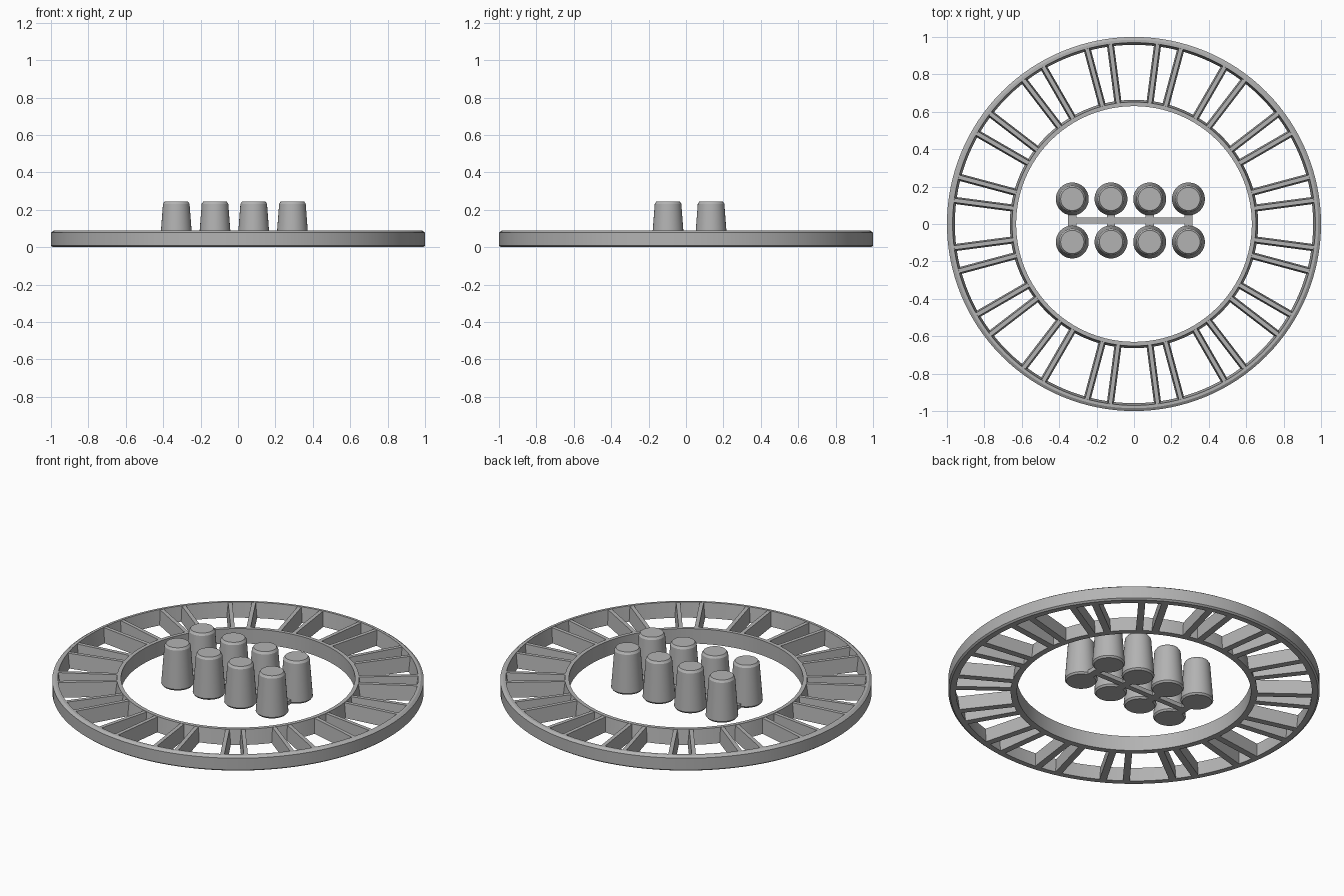
import bpy, bmesh
from math import cos, sin, radians, pi

if "Cube" in bpy.data.objects:
    bpy.data.objects.remove(bpy.data.objects["Cube"], do_unlink=True)

grey = bpy.data.materials.new("plain grey")
grey.use_nodes = True
colour = (0.45, 0.45, 0.45, 1)
grey.diffuse_color = colour
grey.node_tree.nodes["Principled BSDF"].inputs["Base Color"].default_value = colour

HEIGHT = 0.088


def finish(name, bm, smooth=False):
    """Turn a bmesh into a named grey object."""
    bmesh.ops.recalc_face_normals(bm, faces=bm.faces)
    mesh = bpy.data.meshes.new(name)
    bm.to_mesh(mesh)
    bm.free()
    mesh.materials.append(grey)
    obj = bpy.data.objects.new(name, mesh)
    bpy.context.collection.objects.link(obj)
    if smooth:
        bpy.ops.object.select_all(action='DESELECT')
        obj.select_set(True)
        bpy.context.view_layer.objects.active = obj
        bpy.ops.object.shade_smooth_by_angle(angle=radians(25))
    return obj


def lathe(name, profile, segments, closed):
    """Revolve (radius, z) points; open profiles get flat end caps."""
    bm = bmesh.new()
    rings = []
    for r, z in profile:
        angles = [2 * pi * i / segments for i in range(segments)]
        rings.append([bm.verts.new((r * cos(a), r * sin(a), z)) for a in angles])
    pairs = list(zip(rings, rings[1:]))
    if closed:
        pairs.append((rings[-1], rings[0]))
    else:
        bm.faces.new(rings[0])
        bm.faces.new(rings[-1])
    for a, b in pairs:
        for i in range(segments):
            j = (i + 1) % segments
            bm.faces.new((a[i], a[j], b[j], b[i]))
    return finish(name, bm, True)


def bar(name, start, end, section):
    """Extrude a (y, z) cross-section along x."""
    bm = bmesh.new()
    face = bm.faces.new([bm.verts.new((start, y, z)) for y, z in section])
    out = bmesh.ops.extrude_face_region(bm, geom=[face])["geom"]
    tip = [v for v in out if isinstance(v, bmesh.types.BMVert)]
    bmesh.ops.translate(bm, verts=tip, vec=(end - start, 0, 0))
    return finish(name, bm)


# Outer and inner rims with drafted pocket walls
lathe("outer_rim", [(0.958, 0), (0.99, 0), (1, 0.008), (1, 0.078),
                    (0.985, HEIGHT), (0.97, HEIGHT)], 128, True)
lathe("inner_rim", [(0.63, 0), (0.664, 0), (0.652, HEIGHT), (0.63, HEIGHT)], 128, True)

# Spokes in sixteen close pairs, wider at the foot
wide, narrow = 0.019, 0.011
section = [(-wide, 0), (wide, 0), (narrow, HEIGHT - 0.002), (-narrow, HEIGHT - 0.002)]
for pair in range(16):
    for side in (-1, 1):
        spoke = bar("spoke", 0.642, 0.972, section)
        spoke.rotation_euler.z = radians(22.5 * (pair + 0.5) + 3.75 * side)

# Two rows of tapered pegs
columns = [-0.33 + 0.207 * i for i in range(4)]
rows = {"front": -0.096, "back": 0.134}
peg_profile = [(0.08, 0), (0.088, 0.01), (0.071, 0.232), (0.062, 0.245)]
for x in columns:
    for row, y in rows.items():
        peg = lathe(row + "_peg", peg_profile, 48, False)
        peg.location = (x, y, 0)

# Thin runner joining the pegs, with a short cross link at each column
flat = 0.025
bar("runner", -0.353, 0.312, [(0.003, 0), (0.035, 0), (0.035, flat), (0.003, flat)])
for x in columns:
    link = bar("cross_link", -0.04, 0.08, [(-0.022, 0), (0.022, 0), (0.022, flat), (-0.022, flat)])
    link.rotation_euler.z = pi / 2
    link.location.x = x
